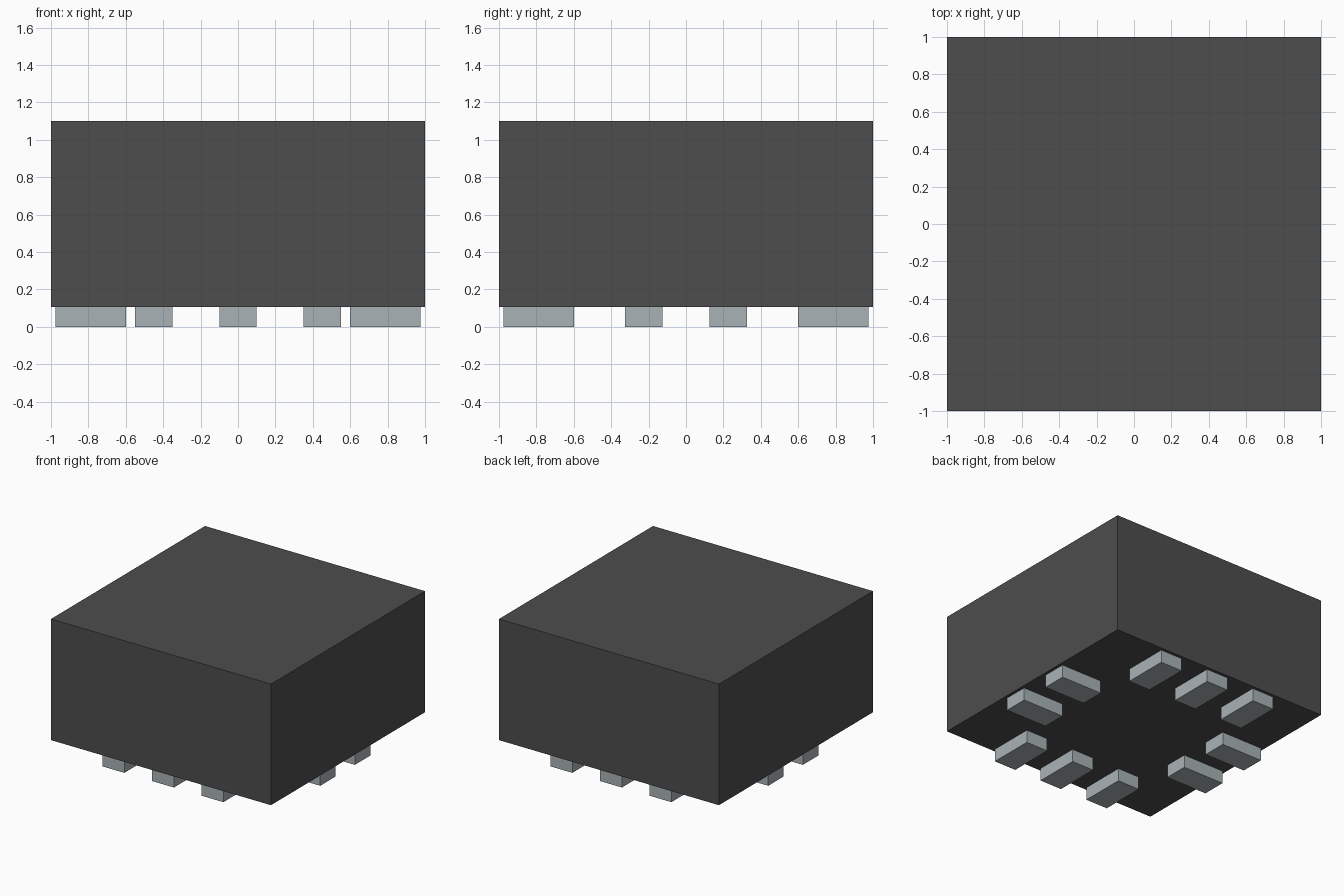
import bpy

cube = bpy.data.objects.get("Cube")
if cube:
    bpy.data.objects.remove(cube, do_unlink=True)


def material(name, rgb, metallic=0.0):
    mat = bpy.data.materials.new(name)
    mat.use_nodes = True
    mat.diffuse_color = (*rgb, 1)
    mat.node_tree.nodes["Principled BSDF"].inputs["Base Color"].default_value = (*rgb, 1)
    return mat


def box(name, center, size, mat):
    bpy.ops.mesh.primitive_cube_add(size=1, location=center)
    obj = bpy.context.object
    obj.name = name
    obj.scale = size
    bpy.ops.object.transform_apply(location=False, rotation=False, scale=True)
    obj.data.materials.append(mat)
    return obj


charcoal = material("charcoal plastic", (0.075, 0.075, 0.075))
silver = material("silver metal", (0.40, 0.45, 0.47))

PAD_H = 0.105      # pad height below the body
TOP = 1.10
PAD_W = 0.20
PAD_L = 0.375
PAD_POS = 0.7875   # pad centre distance from the middle

# Body block
box("body", (0, 0, (PAD_H + TOP) / 2), (2, 2, TOP - PAD_H), charcoal)

# Three contact pads along the front and back edges
for side, y in (("front", -PAD_POS), ("back", PAD_POS)):
    for i, x in enumerate((-0.45, 0, 0.45), 1):
        box(f"{side}_pad_{i}", (x, y, PAD_H / 2), (PAD_W, PAD_L, PAD_H), silver)

# Two contact pads along the left and right edges
for side, x in (("right", -PAD_POS), ("left", PAD_POS)):
    for i, y in enumerate((-0.225, 0.225), 1):
        box(f"{side}_pad_{i}", (x, y, PAD_H / 2), (PAD_L, PAD_W, PAD_H), silver)
